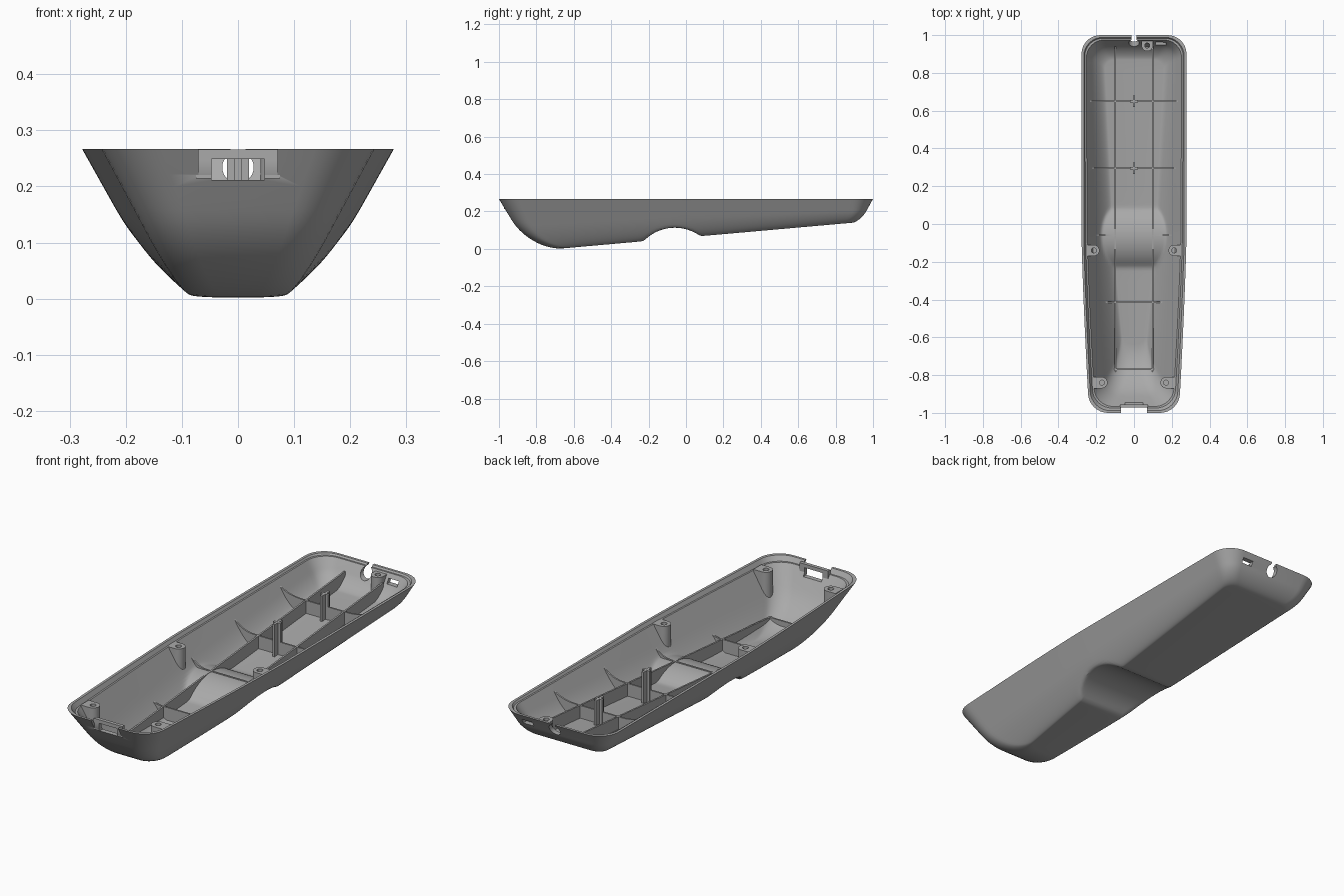
import bpy, bmesh
from math import sin, cos, pi, sqrt

if "Cube" in bpy.data.objects:
    bpy.data.objects.remove(bpy.data.objects["Cube"])

RIM, WALL = 0.267, 0.02
LEVELS, STEPS, ARC = 20, 96, 8

grey = bpy.data.materials.new("plain_grey")
grey.use_nodes = True
grey.diffuse_color = (0.4, 0.4, 0.4, 1)
grey.node_tree.nodes["Principled BSDF"].inputs["Base Color"].default_value = (0.4, 0.4, 0.4, 1)


def finish(name, bm):
    """Turn a bmesh into a named grey object."""
    bmesh.ops.recalc_face_normals(bm, faces=bm.faces)
    mesh = bpy.data.meshes.new(name)
    bm.to_mesh(mesh)
    bm.free()
    mesh.materials.append(grey)
    obj = bpy.data.objects.new(name, mesh)
    bpy.context.collection.objects.link(obj)
    return obj


# Shape of the shell: s runs from 0 at the rim to 1 on the underside
def base(y):
    return 0.061 + 0.0886 * y


def rounding(s, start, radius):
    u = max(0, (s - start) / (1 - start))
    return radius * (1 - sqrt(max(0, 1 - u * u)))


def ends(s, off):
    front = -1 + off + 0.174 * s + rounding(s, 0.4, 0.17)
    back = 1 - off - 0.066 * s - rounding(s, 0.5, 0.045)
    return front, back


def half_width(s, y, off):
    front, back = ends(s, off)
    taper = 0.04 * (max(0, -0.05 - y) / 0.95) ** 1.3
    w = 0.278 - taper - off - 0.56 * s * (RIM - base(y)) - rounding(s, 0.5, 0.03)
    r = 0.1 - 0.05 * s
    d = min(r, max(front + r - y, y - back + r, 0))
    return w - r + sqrt(max(0, r * r - d * d))


def height(s, y, lift):
    if s == 0:
        return RIM
    z = RIM - s * (RIM - base(y) - lift)
    # finger groove across the underside, softly blended
    groove = -0.115 + sqrt(max(0, 0.228 ** 2 - (y + 0.06) ** 2)) + lift
    return (z + groove + sqrt((z - groove) ** 2 + 0.006 ** 2)) / 2


def floor(x, y):
    """Height of the middle of the wall under a point."""
    for i in range(80, 0, -1):
        s = i / 80
        front, back = ends(s, WALL / 2)
        if front <= y <= back and half_width(s, y, WALL / 2) >= abs(x):
            return height(s, y, WALL / 2)
    return RIM


def ring(bm, s, off, lift):
    """Mirrored pairs of points running from the front to the back."""
    front, back = ends(s, off)
    r = 0.1 - 0.05 * s
    arc = [r * (1 - cos(pi / 2 * i / ARC)) for i in range(ARC)]
    ys = [front + a for a in arc]
    ys += [front + r + (back - front - 2 * r) * i / STEPS for i in range(STEPS + 1)]
    ys += [back - a for a in reversed(arc)]
    pairs = []
    for y in ys:
        x, z = half_width(s, y, off), height(s, y, lift)
        pairs.append((bm.verts.new((x, y, z)), bm.verts.new((-x, y, z))))
    return pairs


# Shell: outer skin, rim with a step, inner skin
bm = bmesh.new()
levels = [sin(pi / 2 * i / LEVELS) for i in range(LEVELS + 1)]
rings = [ring(bm, s, 0, 0) for s in reversed(levels)]
rings += [ring(bm, 0, 0.012, 0), ring(bm, 0.08, 0.012, WALL)]
rings += [ring(bm, s, WALL, WALL) for s in [0.08] + levels[2:]]
for a, b in zip(rings, rings[1:]):
    for i in range(len(a) - 1):
        for k in (0, 1):
            bm.faces.new((a[i][k], a[i + 1][k], b[i + 1][k], b[i][k]))
    for i in (0, -1):
        bm.faces.new((a[i][0], a[i][1], b[i][1], b[i][0]))
for cap in (rings[0], rings[-1]):
    for p, q in zip(cap, cap[1:]):
        bm.faces.new((p[0], q[0], q[1], p[1]))
shell = finish("shell", bm)


def box(name, x0, x1, y0, y1, z0, z1):
    bm = bmesh.new()
    bmesh.ops.create_cube(bm, size=1)
    for v in bm.verts:
        v.co = ((x0 + x1) / 2 + v.co.x * (x1 - x0),
                (y0 + y1) / 2 + v.co.y * (y1 - y0),
                (z0 + z1) / 2 + v.co.z * (z1 - z0))
    return finish(name, bm)


def cut(obj, cutter):
    cutter.hide_render = True
    mod = obj.modifiers.new("cut", "BOOLEAN")
    mod.operation, mod.solver, mod.object = "DIFFERENCE", "EXACT", cutter
    bpy.context.view_layer.objects.active = obj
    bpy.ops.object.modifier_apply(modifier=mod.name)
    bpy.data.objects.remove(cutter)


# Front recess with a slotted plate
cut(shell, box("recess_cutter", -0.07, 0.07, -1.1, -0.972, 0.217, 0.3))
plate = box("front_slot_plate", -0.075, 0.075, -0.972, -0.955, 0.214, RIM - 0.001)
for target in (shell, plate):
    cut(target, box("slot_cutter", -0.047, 0.047, -1.1, -0.9, 0.211, 0.249))

# Back cable hole open to the rim, and a small slot beside it
bm = bmesh.new()
bmesh.ops.create_cone(bm, cap_ends=True, segments=32, radius1=0.028, radius2=0.028, depth=0.2)
for v in bm.verts:
    v.co = (v.co.x, 1 + v.co.z, 0.234 + v.co.y)
cut(shell, finish("hole_cutter", bm))
cut(shell, box("gap_cutter", -0.013, 0.013, 0.9, 1.1, 0.24, 0.3))
cut(shell, box("back_slot_cutter", 0.115, 0.17, 0.9, 1.1, 0.218, 0.24))


def rib(name, points, offset, thick=0.008):
    """Thin upright plate from (bottom, top) point pairs."""
    bm = bmesh.new()
    pairs = [(bm.verts.new(b), bm.verts.new(t)) for b, t in points]
    faces = [bm.faces.new((p[0], q[0], q[1], p[1])) for p, q in zip(pairs, pairs[1:])]
    across = (thick, 0, 0) if offset == "x" else (0, thick, 0)
    out = bmesh.ops.extrude_face_region(bm, geom=faces, use_keep_orig=True)
    moved = [g for g in out["geom"] if isinstance(g, bmesh.types.BMVert)]
    bmesh.ops.translate(bm, verts=moved, vec=across)
    bmesh.ops.translate(bm, verts=bm.verts, vec=[-c / 2 for c in across])
    return finish(name, bm)


# Cross ribs, flaring up the side walls
for n, y in enumerate((-0.77, -0.415, -0.06, 0.295, 0.65)):
    low, reach = base(y) + 0.08, half_width(0.1, y, WALL)
    points = []
    for i in range(-60, 61):
        x = i * 0.0043
        flare = min(1, max(0, (abs(x) - 0.11) / (reach - 0.11))) ** 2.5
        top, bottom = low + (0.24 - low) * flare, floor(x, y)
        if bottom < top:
            points.append(((x, y, bottom), (x, y, top)))
    rib(f"cross_rib_{n + 1}", points, "y")

# Long ribs
for side, x in (("left", 0.1), ("right", -0.1)):
    points = []
    for i in range(-45, 48):
        y = i * 0.02
        bottom = floor(x, y)
        top = max(base(y) + 0.08, bottom + 0.002)
        if bottom < 0.21:
            points.append(((x, y, bottom), (x, y, top)))
    rib(f"{side}_long_rib", points, "x")

# Cross-shaped centre posts
for name, y in (("middle", 0.295), ("back", 0.65)):
    z = base(y) + 0.01
    box(f"{name}_post_long", -0.006, 0.006, y - 0.03, y + 0.03, z, 0.257)
    box(f"{name}_post_wide", -0.02, 0.02, y - 0.006, y + 0.006, z, 0.257)


def boss(name, x, y, dx, dy, reach, r=0.03, top=0.252, n=32):
    """Screw boss, round inside and squared where it meets the wall."""
    bm = bmesh.new()
    rows = []
    for i in range(n):
        c, s = cos(2 * pi * i / n), sin(2 * pi * i / n)
        u, v = r * c, r * s
        if c > 0:
            k = 1 / max(c, abs(s))
            u, v = reach * k * c, r * k * s
        px, py = x + u * dx - v * dy, y + u * dy + v * dx
        hx, hy = x + 0.013 * (c * dx - s * dy), y + 0.013 * (c * dy + s * dx)
        low = min(floor(px, py), top - 0.002)
        rows.append([bm.verts.new(p) for p in (
            (px, py, low), (px, py, top), (hx, hy, top), (hx, hy, top - 0.05))])
    for i in range(n):
        a, b = rows[i - 1], rows[i]
        for k in range(3):
            bm.faces.new((a[k], b[k], b[k + 1], a[k + 1]))
    bm.faces.new([row[3] for row in rows])
    finish(name, bm)


# Screw bosses
for side, sx in (("left", 1), ("right", -1)):
    boss(f"{side}_middle_boss", sx * 0.213, -0.14, sx, 0, 0.042)
    boss(f"{side}_front_boss", sx * 0.17, -0.84, sx, 0, 0.045)
boss("back_boss", 0.07, 0.945, 0, 1, 0.032)

# Smooth the curved parts while keeping edges crisp
bpy.ops.object.select_all(action="DESELECT")
for obj in bpy.context.collection.objects:
    if obj.type == "MESH" and ("boss" in obj.name or obj is shell or obj.name == "shell"):
        obj.select_set(True)
bpy.context.view_layer.objects.active = shell
bpy.ops.object.shade_smooth_by_angle(angle=0.6)
